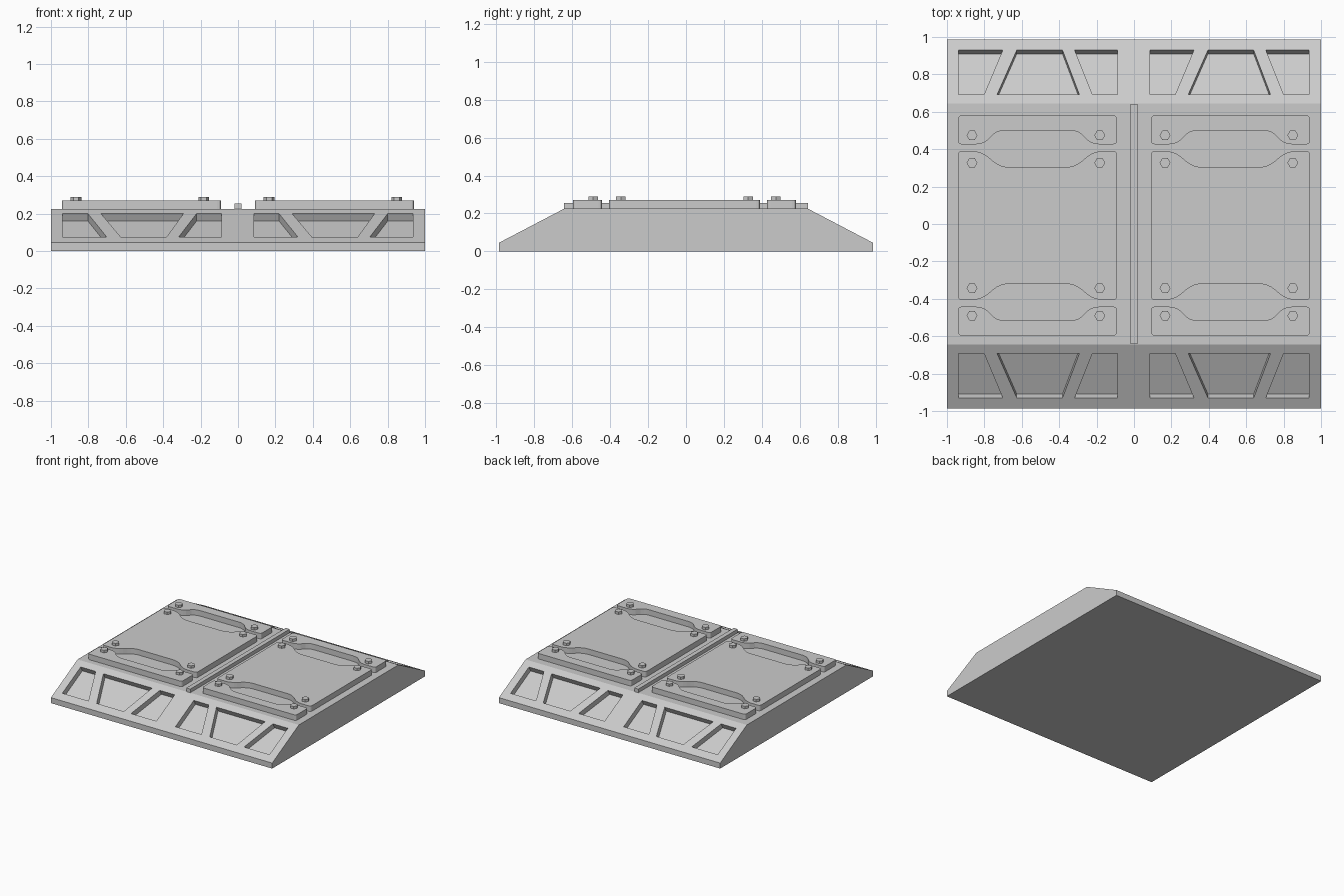
import bpy, bmesh, math
from mathutils import Vector

cube = bpy.data.objects.get("Cube")
if cube:
    bpy.data.objects.remove(cube, do_unlink=True)

steel = bpy.data.materials.new("grey_steel")
steel.use_nodes = True
GREY = (0.6, 0.6, 0.6, 1)
steel.diffuse_color = GREY
steel.node_tree.nodes["Principled BSDF"].inputs["Base Color"].default_value = GREY

HALF_Y, EDGE_Y, LIP, TOP = 0.987, 0.643, 0.045, 0.225
PLATE_TOP, BOLT_TOP, RAIL_TOP = 0.27, 0.29, 0.255
SLOPE = (TOP - LIP) / (HALF_Y - EDGE_Y)


def add_prism(bm, points, offset):
    """Closed prism from a ring of points swept along an offset."""
    low = [bm.verts.new(p) for p in points]
    high = [bm.verts.new(Vector(p) + Vector(offset)) for p in points]
    n = len(points)
    bm.faces.new(low)
    bm.faces.new(high[::-1])
    for i in range(n):
        j = (i + 1) % n
        bm.faces.new((low[j], low[i], high[i], high[j]))


def finish(bm, name):
    bmesh.ops.recalc_face_normals(bm, faces=bm.faces)
    mesh = bpy.data.meshes.new(name)
    bm.to_mesh(mesh)
    bm.free()
    mesh.materials.append(steel)
    obj = bpy.data.objects.new(name, mesh)
    bpy.context.collection.objects.link(obj)
    return obj


def prism(name, points, offset):
    bm = bmesh.new()
    add_prism(bm, points, offset)
    return finish(bm, name)


def rounded(corners, steps=4):
    """Round each (x, y, radius) corner of an outline with a short curve."""
    out = []
    for i, (x, y, r) in enumerate(corners):
        p = Vector((x, y))
        a = Vector(corners[i - 1][:2]) - p
        b = Vector(corners[(i + 1) % len(corners)][:2]) - p
        a, b = p + a.normalized() * r, p + b.normalized() * r
        for k in range(steps + 1):
            t = k / steps
            out.append(a * (1 - t) ** 2 + p * 2 * t * (1 - t) + b * t * t)
    return out


# Ramped base body
side = [(HALF_Y, 0), (HALF_Y, LIP), (EDGE_Y, TOP),
        (-EDGE_Y, TOP), (-HALF_Y, LIP), (-HALF_Y, 0)]
base = prism("ramp_base", [(-1, y, z) for y, z in side], (2, 0, 0))

# Recessed pockets cut square into both ramps: (x at top, x at bottom) spans
POCKETS = [((-0.425, -0.29), (-0.425, -0.19)),
           ((-0.22, 0.22), (-0.115, 0.13)),
           ((0.29, 0.425), (0.195, 0.425))]
DEPTH, Y_HIGH, Y_LOW = 0.045, 0.692, 0.929
bm = bmesh.new()
for s in (-1, 1):
    normal = Vector((0, s * SLOPE, 1)).normalized()
    for cx in (-0.512, 0.510):
        for (t0, t1), (b0, b1) in POCKETS:
            ring = []
            for x, y in ((t0, Y_HIGH), (t1, Y_HIGH), (b1, Y_LOW), (b0, Y_LOW)):
                surface = Vector((cx + x, s * y, LIP + (HALF_Y - y) * SLOPE))
                ring.append(surface - normal * DEPTH)
            add_prism(bm, ring, normal * (DEPTH + 0.05))
cutter = finish(bm, "pocket_cutter")
cutter.hide_render = True
cut = base.modifiers.new("pockets", "BOOLEAN")
cut.operation, cut.solver, cut.object = "DIFFERENCE", "EXACT", cutter
bpy.context.view_layer.objects.active = base
bpy.ops.object.modifier_apply(modifier=cut.name)
bpy.data.objects.remove(cutter, do_unlink=True)

# Centre rail
prism("centre_rail", [(x, y, TOP) for x, y in
      ((-0.018, -0.642), (0.018, -0.642), (0.018, 0.642), (-0.018, 0.642))],
      (0, 0, RAIL_TOP - TOP))

# Plates and bolts on each half
W, YOFF = 0.425, -0.008


def plate(name, outline, cx):
    ring = [(cx + p.x, p.y + YOFF, TOP) for p in rounded(outline)]
    return prism(name, ring, (0, 0, PLATE_TOP - TOP))


def notch(y_out, y_in, x_out, x_in):
    """Shallow dip along an edge, running left to right."""
    return [(-x_out, y_out, 0.05), (-x_in, y_in, 0.05),
            (x_in, y_in, 0.05), (x_out, y_out, 0.05)]


for label, cx in (("right", -0.516), ("left", 0.516)):
    dip = notch(0.398, 0.312, 0.30, 0.20)
    upper = [(-W, 0.398, 0.02)] + dip + [(W, 0.398, 0.02)]
    lower = [(-x, -y, r) for x, y, r in upper]
    plate(label + "_main_plate", upper + lower, cx)

    strip = ([(-W, 0.588, 0.02), (-W, 0.434, 0.02)]
             + notch(0.434, 0.508, 0.28, 0.225)
             + [(W, 0.434, 0.02), (W, 0.588, 0.02)])
    for end, s in (("back", 1), ("front", -1)):
        plate(f"{label}_{end}_strip", [(x, s * y, r) for x, y, r in strip], cx)

    bm = bmesh.new()
    for bx in (-0.35, 0.333):
        for by in (-0.482, -0.335, 0.335, 0.482):
            ring = []
            for k in range(6):
                a = k * math.pi / 3
                ring.append((cx + bx + 0.029 * math.cos(a),
                             by + YOFF + 0.029 * math.sin(a), PLATE_TOP))
            add_prism(bm, ring, (0, 0, BOLT_TOP - PLATE_TOP))
    finish(bm, label + "_hex_bolts")
